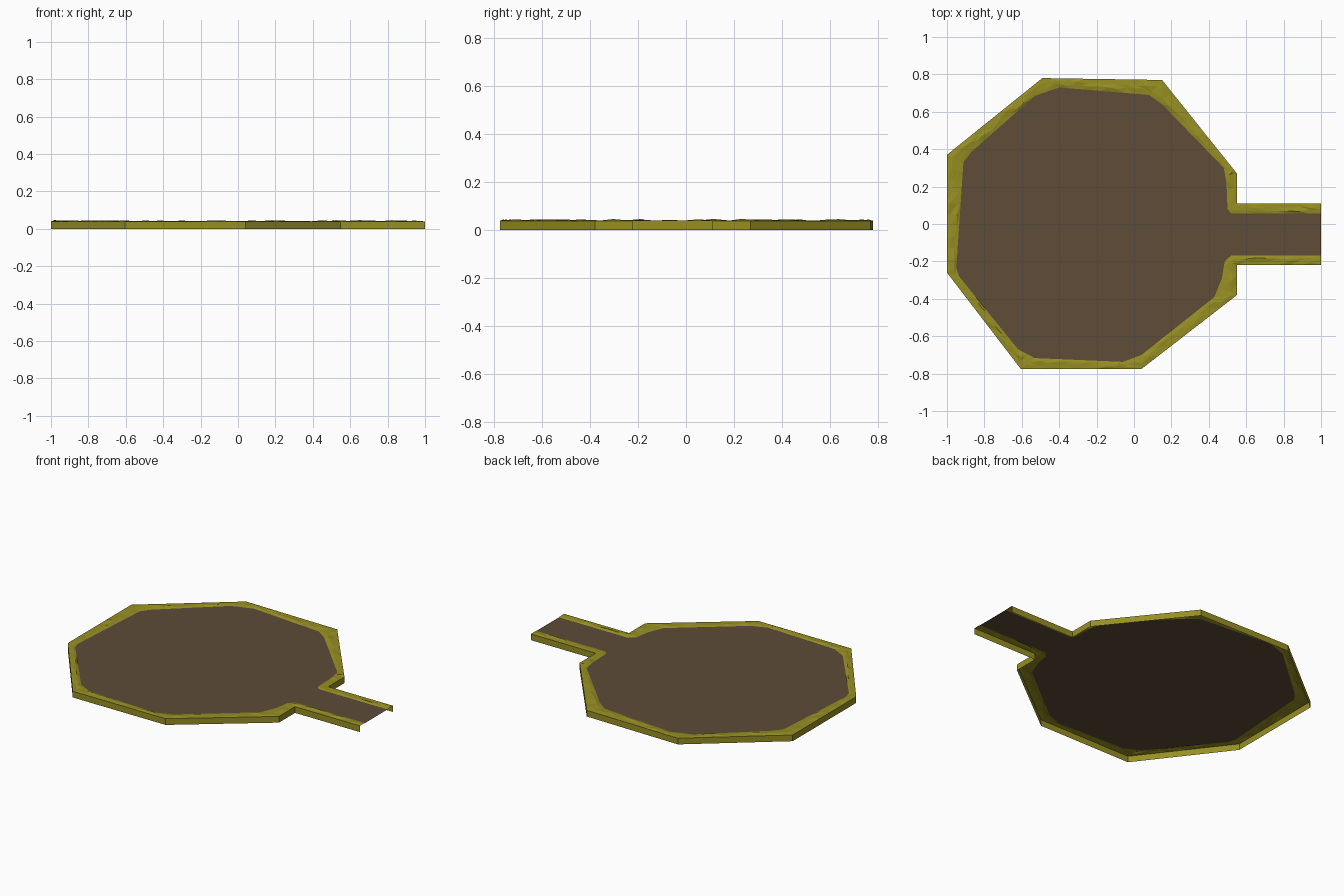
import bpy, bmesh, random
from mathutils import Vector

if "Cube" in bpy.data.objects:
    bpy.data.objects.remove(bpy.data.objects["Cube"])

random.seed(4)
WALL_H, FLOOR_Z = 0.039, 0.037


def material(name, rgb):
    m = bpy.data.materials.new(name)
    m.diffuse_color = (*rgb, 1)
    m.use_nodes = True
    m.node_tree.nodes["Principled BSDF"].inputs["Base Color"].default_value = m.diffuse_color
    return m


def finish(bm, name, mat):
    me = bpy.data.meshes.new(name)
    bm.to_mesh(me)
    bm.free()
    me.materials.append(mat)
    ob = bpy.data.objects.new(name, me)
    bpy.context.collection.objects.link(ob)
    return ob


grass = material("olive_grass", (0.31, 0.275, 0.017))
earth = material("brown_earth", (0.112, 0.072, 0.038))

# Outer corner of the bank, followed by the worn inner edge points beside it
plan = [
    ((1, .11), [(1, .055)]),
    ((.55, .11), [(.52, .055), (.50, .08)]),
    ((.55, .27), [(.495, .21), (.48, .30)]),
    ((.15, .77), [(.15, .64), (.08, .69)]),
    ((-.49, .78), [(-.40, .73), (-.53, .685)]),
    ((-1, .37), [(-.87, .385), (-.912, .33)]),
    ((-1, -.26), [(-.95, -.235), (-.935, -.28)]),
    ((-.605, -.775), [(-.62, -.67), (-.53, -.717)]),
    ((.04, -.775), [(-.06, -.737), (.04, -.70)]),
    ((.55, -.38), [(.43, -.39), (.47, -.29)]),
    ((.55, -.22), [(.485, -.20), (.52, -.168)]),
    ((1, -.22), [(1, -.168)]),
]
pairs = [(Vector(o), Vector(i)) for o, inner in plan for i in inner]

# Cut the bank into short stations along its length
stations = [pairs[0]]
for (o0, i0), (o1, i1) in zip(pairs, pairs[1:]):
    n = max(1, round(max((o1 - o0).length, (i1 - i0).length) / 0.06))
    stations += [(o0.lerp(o1, k / n), i0.lerp(i1, k / n)) for k in range(1, n + 1)]

# Grassy bank: outer wall plus a lumpy top, open underneath
bm = bmesh.new()
rows = []
for o, i in stations:
    row = [bm.verts.new((*o, 0)), bm.verts.new((*o, WALL_H))]
    for t in (0.35, 0.7):
        p = o.lerp(i, t + random.uniform(-.1, .1))
        row.append(bm.verts.new((*p, WALL_H + random.uniform(0, .008) * random.random())))
    row.append(bm.verts.new((*i, FLOOR_Z)))
    rows.append(row)
for a, b in zip(rows, rows[1:]):
    for k in range(4):
        bm.faces.new((a[k], a[k + 1], b[k + 1], b[k]))
bmesh.ops.remove_doubles(bm, verts=bm.verts, dist=0.0005)
bmesh.ops.triangulate(bm, faces=[f for f in bm.faces if max(v.co.z for v in f.verts) > WALL_H])
bmesh.ops.recalc_face_normals(bm, faces=bm.faces)
if sum(f.normal.z * f.calc_area() for f in bm.faces) < 0:
    bmesh.ops.reverse_faces(bm, faces=bm.faces)
finish(bm, "grass_bank", grass)

# Flat earth floor filling the clearing and its path
bm = bmesh.new()
face = bm.faces.new([bm.verts.new((*i, FLOOR_Z)) for _, i in pairs])
face.normal_update()
if face.normal.z < 0:
    face.normal_flip()
bmesh.ops.triangulate(bm, faces=[face])
finish(bm, "earth_floor", earth)
